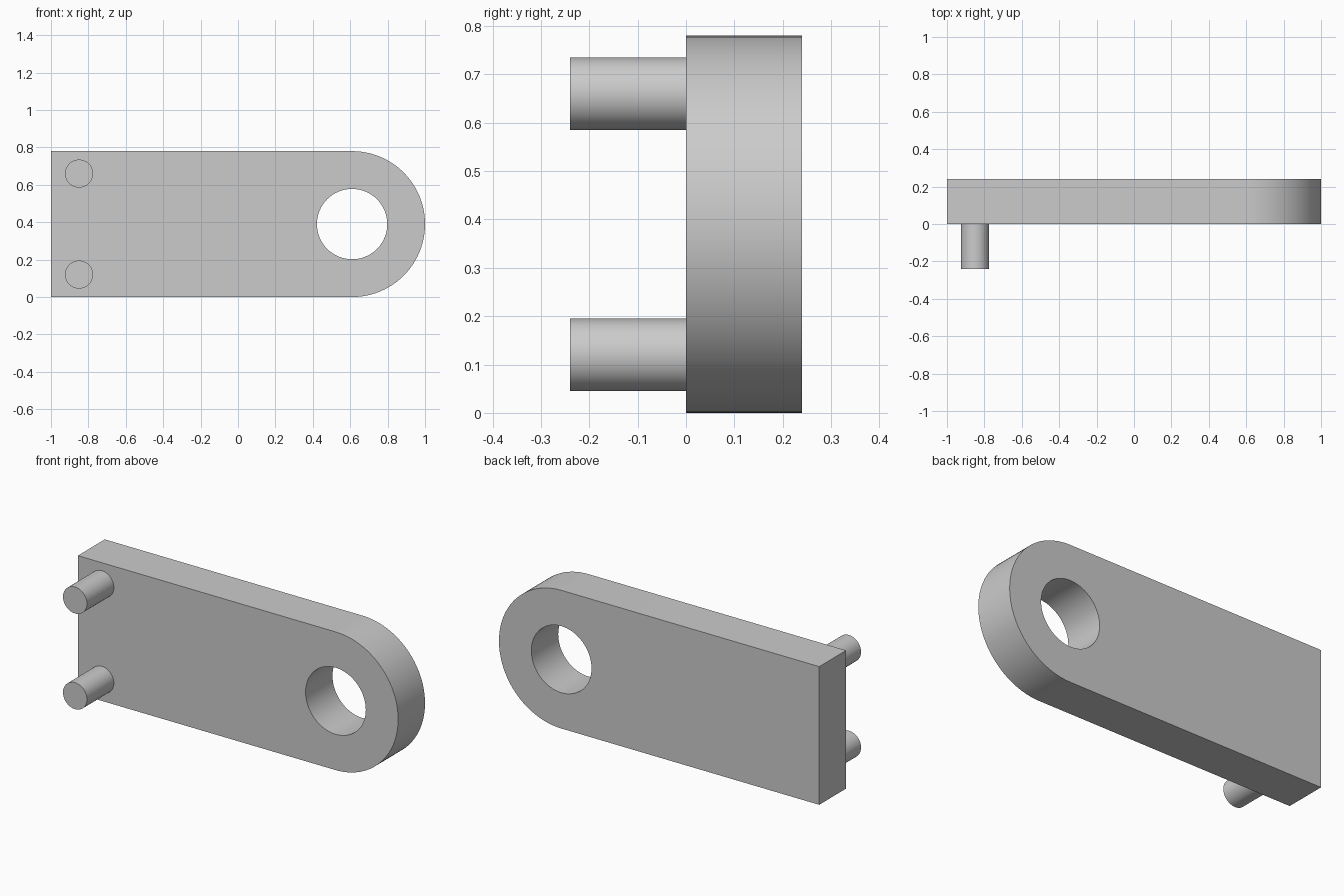
import bpy, bmesh
from math import pi, sin, cos, radians
from mathutils import Matrix, Vector

LENGTH, HEIGHT, DEPTH = 2.0, 0.78, 0.24
END_RADIUS = HEIGHT / 2
EYE_X = LENGTH / 2 - END_RADIUS
HOLE_RADIUS = 0.188
PIN_RADIUS, PIN_X, PIN_OFFSET = 0.075, -0.85, 0.27

cube = bpy.data.objects.get("Cube")
if cube:
    bpy.data.objects.remove(cube, do_unlink=True)

grey = bpy.data.materials.new("plain grey")
grey.use_nodes = True
colour = (0.6, 0.6, 0.6, 1)
grey.diffuse_color = colour
grey.node_tree.nodes["Principled BSDF"].inputs["Base Color"].default_value = colour


def finish(bm, name):
    """Turn the bmesh into a smooth-shaded object with crisp edges."""
    bmesh.ops.recalc_face_normals(bm, faces=bm.faces)
    mesh = bpy.data.meshes.new(name)
    bm.to_mesh(mesh)
    bm.free()
    mesh.materials.append(grey)
    obj = bpy.data.objects.new(name, mesh)
    bpy.context.collection.objects.link(obj)
    bpy.ops.object.select_all(action="DESELECT")
    obj.select_set(True)
    bpy.context.view_layer.objects.active = obj
    bpy.ops.object.shade_smooth_by_angle(angle=radians(30))
    return obj


def arc(radius, start, end, steps):
    """Points of an arc around the eye, in the front plane."""
    angles = [start + (end - start) * i / steps for i in range(steps + 1)]
    return [(EYE_X + radius * cos(a), 0, END_RADIUS + radius * sin(a)) for a in angles]


def add_loop(bm, points):
    verts = [bm.verts.new(p) for p in points]
    return [bm.edges.new((v, verts[i - 1])) for i, v in enumerate(verts)]


# Plate with one rounded end and a round through hole
bm = bmesh.new()
outline = [(-LENGTH / 2, 0, HEIGHT), (-LENGTH / 2, 0, 0)]
outline += arc(END_RADIUS, -pi / 2, pi / 2, 48)
edges = add_loop(bm, outline) + add_loop(bm, arc(HOLE_RADIUS, 0, 2 * pi, 64)[:-1])
bmesh.ops.triangle_fill(bm, edges=edges, use_beauty=True, normal=(0, -1, 0))
extruded = bmesh.ops.extrude_face_region(bm, geom=bm.faces[:], use_keep_orig=True)
back = [v for v in extruded["geom"] if isinstance(v, bmesh.types.BMVert)]
bmesh.ops.translate(bm, verts=back, vec=(0, DEPTH, 0))
finish(bm, "link_plate")

# Two pins standing out of the front face
for name, side in (("upper_pin", 1), ("lower_pin", -1)):
    bm = bmesh.new()
    centre = Vector((PIN_X, -DEPTH / 2, END_RADIUS + side * PIN_OFFSET))
    bmesh.ops.create_cone(
        bm, cap_ends=True, segments=48, radius1=PIN_RADIUS, radius2=PIN_RADIUS,
        depth=DEPTH, matrix=Matrix.Translation(centre) @ Matrix.Rotation(pi / 2, 4, "X"))
    finish(bm, name)
